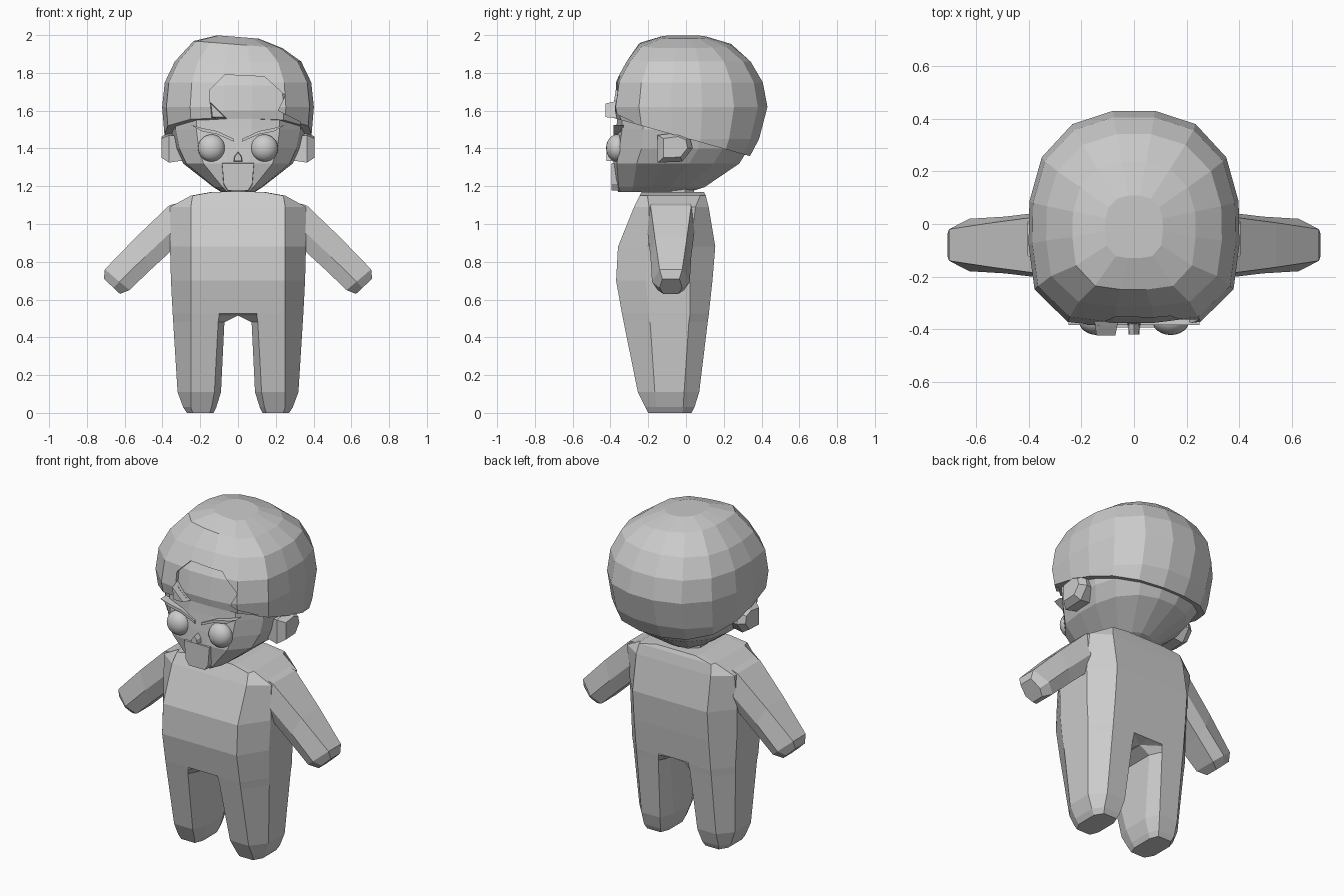
import bpy, bmesh, math
from mathutils import Matrix

if "Cube" in bpy.data.objects:
    bpy.data.objects.remove(bpy.data.objects["Cube"])

grey = bpy.data.materials.new("plain grey")
grey.diffuse_color = (0.6, 0.6, 0.6, 1)
grey.use_nodes = True
grey.node_tree.nodes["Principled BSDF"].inputs["Base Color"].default_value = grey.diffuse_color


def finish(name, bm, mirror=False, smooth=False):
    bmesh.ops.recalc_face_normals(bm, faces=bm.faces)
    mesh = bpy.data.meshes.new(name)
    bm.to_mesh(mesh)
    bm.free()
    mesh.materials.append(grey)
    for p in mesh.polygons:
        p.use_smooth = smooth
    ob = bpy.data.objects.new(name, mesh)
    bpy.context.collection.objects.link(ob)
    if mirror:
        ob.modifiers.new("Mirror", 'MIRROR').use_clip = True
    return ob


def loft(rings):
    """Skin a list of equally long rings and cap both ends."""
    bm = bmesh.new()
    vs = [[bm.verts.new(p) for p in r] for r in rings]
    n = len(vs[0])
    for a, b in zip(vs, vs[1:]):
        for i in range(n):
            j = (i + 1) % n
            bm.faces.new((a[i], a[j], b[j], b[i]))
    bm.faces.new(vs[0][::-1])
    bm.faces.new(vs[-1])
    return bm


def oval(z, hx, yf, yb, n=16, front=3.6, back=2.4, lean=0.0, mid=0.0):
    """Ring at height z, boxy towards the front and rounder at the back."""
    pts = []
    for i in range(n):
        a = 2 * math.pi * (i + 0.5) / n
        c, s = math.cos(a), math.sin(a)
        p = front if s < 0 else back
        # points lie on the superellipse in the direction of the angle
        r = (abs(c) ** p + abs(s) ** p) ** (-1 / p)
        x, reach = hx * r * c, (mid - yf if s < 0 else yb - mid)
        pts.append((x, mid + reach * r * s, z - lean * x))
    return pts


def prism(poly, axis, steps):
    """Extrude a 2D outline along x or y through (position, scale) steps."""
    cu = sum(p[0] for p in poly) / len(poly)
    cv = sum(p[1] for p in poly) / len(poly)
    rings = []
    for w, k in steps:
        flat = [(cu + (u - cu) * k, cv + (v - cv) * k) for u, v in poly]
        rings.append([(w, u, v) if axis == 'x' else (u, w, v) for u, v in flat])
    return loft(rings)


# body: half of the torso with one leg, mirrored
def body_ring(z, xi, xa, xb, xo, yf, yb, inner, cf, cb):
    return [(xi, yf + inner, z), (xa, yf, z), (xb, yf, z), (xo, yf + cf, z),
            (xo, yb - cb, z), (xb, yb, z), (xa, yb, z), (xi, yb - inner, z)]


bm = loft([
    body_ring(0.00, .13, .15, .24, .27, -.20, .03, .05, .05, .05),
    body_ring(0.03, .115, .14, .25, .29, -.215, .045, .06, .06, .06),
    body_ring(0.11, .09, .125, .25, .32, -.255, .07, .08, .09, .08),
    body_ring(0.48, .072, .105, .25, .343, -.33, .115, .07, .14, .10),
    body_ring(0.515, 0, .10, .25, .345, -.337, .12, .07, .14, .10),
    body_ring(0.525, 0, .10, .25, .346, -.339, .121, 0, .14, .10),
    body_ring(0.70, 0, .10, .25, .355, -.37, .14, 0, .16, .12),
    body_ring(0.88, 0, .10, .25, .36, -.36, .155, 0, .16, .13),
    body_ring(1.09, 0, .10, .25, .36, -.275, .12, 0, .08, .07),
    body_ring(1.15, 0, .10, .24, .25, -.245, .105, 0, .04, .03),
    body_ring(1.17, 0, .09, .13, .14, -.235, .095, 0, .03, .03)])
bmesh.ops.delete(bm, geom=[f for f in bm.faces if all(abs(v.co.x) < 1e-4 for v in f.verts)],
                 context='FACES_ONLY')
finish("body", bm, mirror=True)


# arms: narrow on top, wider below
def arm_ring(xt, zt, xb, zb, yc, top, mid, bot):
    xm, zm = xt + (xb - xt) * .6, zt + (zb - zt) * .6
    return [(xt, yc - top, zt), (xt, yc + top, zt), (xm, yc + mid, zm),
            (xb, yc + bot, zb), (xb, yc - bot, zb), (xm, yc - mid, zm)]


finish("arm", loft([
    arm_ring(.25, 1.13, .25, .92, -.08, .10, .11, .10),
    arm_ring(.365, 1.098, .34, .87, -.08, .108, .125, .09),
    arm_ring(.54, .93, .46, .76, -.08, .085, .108, .08),
    arm_ring(.705, .76, .575, .65, -.08, .06, .10, .07),
    arm_ring(.71, .71, .625, .63, -.08, .045, .06, .04)]), mirror=True)

# neck
finish("neck", loft([oval(z, .10, -.13, .05, 8, 2, 2, mid=-.04) for z in (1.13, 1.23)]))

# head
finish("head", loft([
    oval(1.17, .09, -.36, .02, mid=-.16),
    oval(1.195, .13, -.37, .10, mid=-.13),
    oval(1.32, .29, -.385, .285, mid=-.05),
    oval(1.40, .335, -.38, .335, front=3.2),
    oval(1.50, .36, -.37, .35, front=3),
    oval(1.62, .35, -.36, .34),
    oval(1.78, .27, -.29, .25)]))


# hair cap with a slanted rim, and the forehead just under it
def cap(inset):
    rows = [(1.30, .36, -.34, .31), (1.45, .388, -.36, .39), (1.62, .402, -.395, .435),
            (1.75, .388, -.375, .41), (1.86, .335, -.315, .345), (1.95, .235, -.25, .24),
            (1.99, .11, -.13, .11)]
    bm = loft([oval(z - inset, hx - inset, yf + inset, yb - inset,
                    lean=.08 if z > 1.9 else 0) for z, hx, yf, yb in rows])
    cut = bmesh.ops.bisect_plane(bm, geom=bm.verts[:] + bm.edges[:] + bm.faces[:],
                                 plane_co=(0, -.36, 1.555), plane_no=(0, .28, 1),
                                 clear_inner=True)
    bmesh.ops.holes_fill(bm, edges=[e for e in bm.edges if e.is_boundary], sides=0)
    return bm


hair = finish("hair", cap(0))
finish("forehead", cap(.018))
opening = [(-.06, 1.4), (-.06, 1.56), (-.15, 1.65), (-.15, 1.71), (-.07, 1.79), (.14, 1.78),
           (.25, 1.68), (.21, 1.6), (.33, 1.54), (.33, 1.4)]
cutter = finish("hairline_cutter", prism(opening, 'y', [(-.6, 1), (-.22, 1)]))
mod = hair.modifiers.new("Hairline", 'BOOLEAN')
mod.operation, mod.solver, mod.object = 'DIFFERENCE', 'EXACT', cutter
bpy.context.view_layer.objects.active = hair
bpy.ops.object.modifier_apply(modifier=mod.name)
bpy.data.objects.remove(cutter)

# forelock tip beside the parting
finish("forelock", prism([(-.14, 1.56), (-.06, 1.56), (-.15, 1.65)], 'y',
                         [(-.37, 1), (-.425, .8)]))

# ears
ear = [(-.15, 1.325), (-.02, 1.33), (.035, 1.40), (.02, 1.46), (-.04, 1.485), (-.15, 1.47)]
finish("ear", prism(ear, 'x', [(.28, .85), (.365, 1), (.405, .7)]), mirror=True)

# eyes
bm = bmesh.new()
bmesh.ops.create_uvsphere(bm, u_segments=24, v_segments=14, radius=1,
                          matrix=Matrix.Translation((.14, -.365, 1.402))
                          @ Matrix.Diagonal((.072, .058, .072, 1)))
finish("eye", bm, mirror=True, smooth=True)

# eyebrows
brow = [(.02, 1.435), (.11, 1.475), (.19, 1.49), (.25, 1.525),
        (.19, 1.508), (.11, 1.492), (.025, 1.452)]
finish("eyebrow", prism(brow, 'y', [(-.33, 1), (-.385, 1)]), mirror=True)

# nose
finish("nose", prism([(-.025, 1.33), (.025, 1.33), (.02, 1.36), (0, 1.385), (-.02, 1.36)],
                     'y', [(-.36, 1), (-.42, .8)]))

# mouth block
finish("mouth", prism([(-.055, 1.175), (.055, 1.175), (.078, 1.21), (.088, 1.325),
                       (-.088, 1.325), (-.078, 1.21)], 'y', [(-.33, 1), (-.395, .96)]))
